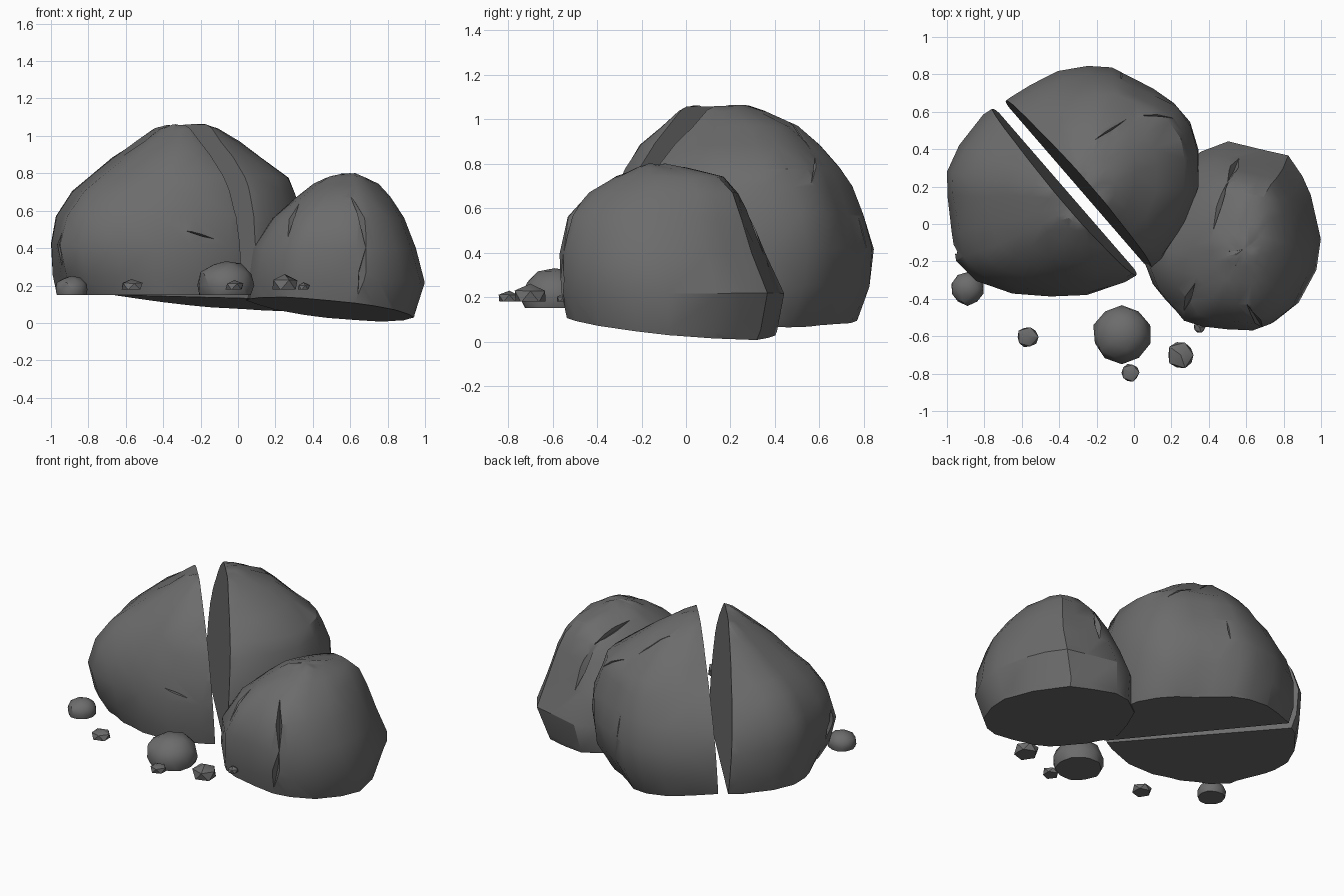
import bpy
import bmesh
import math
import random
from mathutils import Vector

random.seed(4)
old = bpy.data.objects.get("Cube")
if old:
    bpy.data.objects.remove(old, do_unlink=True)

# One grey stone colour
stone = bpy.data.materials.new("stone_grey")
stone.use_nodes = True
GREY = (0.15, 0.15, 0.15, 1)
stone.diffuse_color = GREY
for node in stone.node_tree.nodes:
    if node.type == "BSDF_PRINCIPLED":
        node.inputs["Base Color"].default_value = GREY
        node.inputs["Roughness"].default_value = 0.9


def make_object(name, bm):
    bmesh.ops.recalc_face_normals(bm, faces=bm.faces[:])
    mesh = bpy.data.meshes.new(name)
    bm.to_mesh(mesh)
    bm.free()
    mesh.materials.append(stone)
    obj = bpy.data.objects.new(name, mesh)
    bpy.context.collection.objects.link(obj)
    return obj


def slice_off(bm, point, normal):
    """Remove everything on the normal's side and close the cut."""
    geom = bm.verts[:] + bm.edges[:] + bm.faces[:]
    bmesh.ops.bisect_plane(bm, geom=geom, dist=1e-5, plane_co=point,
                           plane_no=normal, clear_outer=True)
    rim = [e for e in bm.edges if e.is_boundary]
    bmesh.ops.holes_fill(bm, edges=rim, sides=0)


def boulder(name, outline, levels, cuts, corners):
    """Loft the plan outline through boxes (z, x0, x1, y0, y1), then slice.
    Corners gives each diagonal, from back left round to front left,
    an inset toward the top and an inset toward the base."""
    xs, ys = zip(*outline)
    lo_x, hi_x, lo_y, hi_y = min(xs), max(xs), min(ys), max(ys)
    height = levels[-1][0]
    bm = bmesh.new()
    rings = []
    for z, x0, x1, y0, y1 in levels:
        ring = []
        for x, y in outline:
            u = 2 * (x - lo_x) / (hi_x - lo_x) - 1
            v = 2 * (y - lo_y) / (hi_y - lo_y) - 1
            angle = math.atan2(v, u) % math.tau
            upper, lower = corners[int(angle / math.tau * 4) % 4]
            inset = upper * max(0, z / height - 0.5) + lower * max(0, 0.3 - z / height)
            k = 1 - inset * math.sin(2 * angle) ** 2
            spot = Vector(((x0 + x1 + u * k * (x1 - x0)) / 2,
                           (y0 + y1 + v * k * (y1 - y0)) / 2, z))
            wobble = Vector([random.uniform(-1, 1) for _ in range(3)])
            ring.append(bm.verts.new(spot + wobble * 0.006))
        rings.append(ring)
    count = len(outline)
    for low, high in zip(rings, rings[1:]):
        for i in range(count):
            j = (i + 1) % count
            bm.faces.new((low[i], low[j], high[j], high[i]))
    z, x0, x1, y0, y1 = levels[-1]
    top = bm.verts.new(((x0 + x1) / 2, (y0 + y1) / 2, z + 0.004))
    for i in range(count):
        bm.faces.new((rings[-1][i], rings[-1][(i + 1) % count], top))
    bmesh.ops.triangulate(bm, faces=bm.faces[:])
    bmesh.ops.recalc_face_normals(bm, faces=bm.faces[:])
    for point, normal in cuts:
        slice_off(bm, Vector(point), Vector(normal))
    return make_object(name, bm)


def crack(obj, start, end, width, depth):
    """Carve a spindle shaped cleft between two places on the surface."""
    bpy.context.view_layer.update()

    def snap(p):
        hit = obj.closest_point_on_mesh(Vector(p))
        return hit[1], hit[2]

    a, na = snap(start)
    b, nb = snap(end)
    m, n = snap((a + b) / 2)
    side = (b - a).cross(n).normalized() * width
    bm = bmesh.new()
    for p in (a + na * .01, b + nb * .01, m - n * depth, m + n * .05,
              m + side + n * .01, m - side + n * .01):
        bm.verts.new(p)
    bmesh.ops.convex_hull(bm, input=bm.verts[:])
    cutter = make_object("cleft_cutter", bm)
    cutter.hide_render = True
    mod = obj.modifiers.new("cleft", "BOOLEAN")
    mod.operation = "DIFFERENCE"
    mod.solver = "EXACT"
    mod.object = cutter
    bpy.context.view_layer.objects.active = obj
    bpy.ops.object.modifier_apply(modifier=mod.name)
    bpy.data.objects.remove(cutter, do_unlink=True)


def pebble(name, x, y, z, radius, height, detail):
    bm = bmesh.new()
    bmesh.ops.create_icosphere(bm, subdivisions=detail, radius=1)
    rough = 0.08 / detail
    for v in bm.verts:
        v.co *= random.uniform(1 - rough, 1 + rough)
        v.co = Vector((x + v.co.x * radius, y + v.co.y * radius,
                       z + height * (0.28 + 0.72 * v.co.z)))
    slice_off(bm, Vector((x, y, z)), Vector((0, 0, -1)))
    return make_object(name, bm)


# Large boulder, split into two leaning halves
big_outline = [(-.93, .42), (-1, .28), (-1, .15), (-.97, -.05), (-.95, -.2),
               (-.85, -.3), (-.65, -.37), (-.45, -.39), (-.25, -.38),
               (-.05, -.31), (.15, -.2), (.28, 0), (.34, .2), (.34, .4),
               (.3, .54), (.22, .65), (.1, .72), (0, .77), (-.12, .84),
               (-.25, .84), (-.4, .82), (-.55, .75), (-.66, .68), (-.8, .58)]
big_levels = [(0, -.94, .27, -.33, .72), (.1, -.96, .3, -.35, .77),
              (.25, -.99, .33, -.385, .83), (.42, -1, .34, -.39, .84),
              (.57, -.97, .34, -.36, .8), (.7, -.89, .3, -.32, .74),
              (.78, -.8, .27, -.28, .69), (.88, -.67, .12, -.21, .6),
              (.97, -.54, 0, -.12, .5), (1.035, -.45, -.11, -.04, .36),
              (1.06, -.39, -.17, 0, .28)]
big_corners = [(-.12, .4), (.25, -.1), (.3, .65), (.35, .1)]
split = Vector((.756, .655, 0))
tilt = Vector((0, 0, .06))
right_half = boulder("boulder_right_half", big_outline, big_levels,
                     [((0, 0, .15), (0, 0, -1)),
                      (split * -.147, split + tilt)], big_corners)
left_half = boulder("boulder_left_half", big_outline, big_levels,
                    [((0, 0, .122), (-.11, -.073, -1)),
                     (split * -.106, tilt - split)], big_corners)

# Smaller boulder beside it
small_outline = [(.04, -.1), (.05, -.2), (.1, -.33), (.17, -.42), (.25, -.51),
                 (.35, -.55), (.5, -.56), (.65, -.57), (.75, -.53),
                 (.88, -.43), (.97, -.25), (1, -.08), (.95, .15), (.9, .25),
                 (.82, .37), (.7, .4), (.5, .44), (.36, .39), (.2, .25), (.1, .06)]
small_levels = [(-.06, .06, .92, -.5, .37), (.05, .05, .95, -.53, .41),
                (.22, .04, 1, -.56, .44), (.4, .08, .955, -.57, .36),
                (.56, .19, .89, -.53, .29), (.67, .3, .82, -.43, .24),
                (.74, .41, .75, -.32, .17), (.78, .48, .68, -.23, 0),
                (.795, .54, .63, -.19, -.08)]
small_boulder = boulder("small_boulder", small_outline, small_levels,
                        [((.6, 0, .055), (-.1, -.1, -1))],
                        [(-.12, .15), (0, 0), (0, .1), (.05, .1)])

# Clefts and creases
crack(small_boulder, (.3, -.32, .69), (.26, -.48, .44), .022, .05)
crack(small_boulder, (.6, -.42, .68), (.69, -.56, .38), .02, .05)
crack(small_boulder, (.69, -.56, .42), (.64, -.55, .13), .025, .05)
crack(small_boulder, (.57, .37, .35), (.5, .2, .66), .03, .03)
crack(small_boulder, (.52, .22, .64), (.43, -.06, .72), .02, .03)
crack(right_half, (-.97, -.16, .5), (-.96, -.1, .27), .04, .04)
crack(right_half, (-.3, -.38, .5), (-.09, -.33, .44), .008, .02)
crack(left_half, (-.22, .44, 1), (0, .6, .87), .007, .02)
crack(left_half, (0, .6, .87), (.26, .58, .72), .007, .02)
crack(left_half, (-.05, .8, .6), (-.06, .83, .4), .007, .02)

# Pebbles scattered in front
for spec in (("large_pebble", -.065, -.59, .15, .155, .185, 2),
             ("side_pebble", -.89, -.345, .15, .09, .1, 2),
             ("front_right_pebble", -.57, -.605, .18, .062, .055, 1),
             ("middle_pebble", -.02, -.795, .18, .053, .05, 1),
             ("front_left_pebble", .25, -.7, .18, .078, .08, 1),
             ("tiny_pebble", .35, -.55, .18, .035, .035, 1)):
    pebble(*spec)

# Smooth faces, crisp breaks
bpy.ops.object.select_all(action="DESELECT")
for obj in bpy.context.scene.objects:
    if obj.type == "MESH" and stone.name in obj.data.materials:
        obj.select_set(True)
        bpy.context.view_layer.objects.active = obj
bpy.ops.object.shade_smooth_by_angle(angle=math.radians(32))
